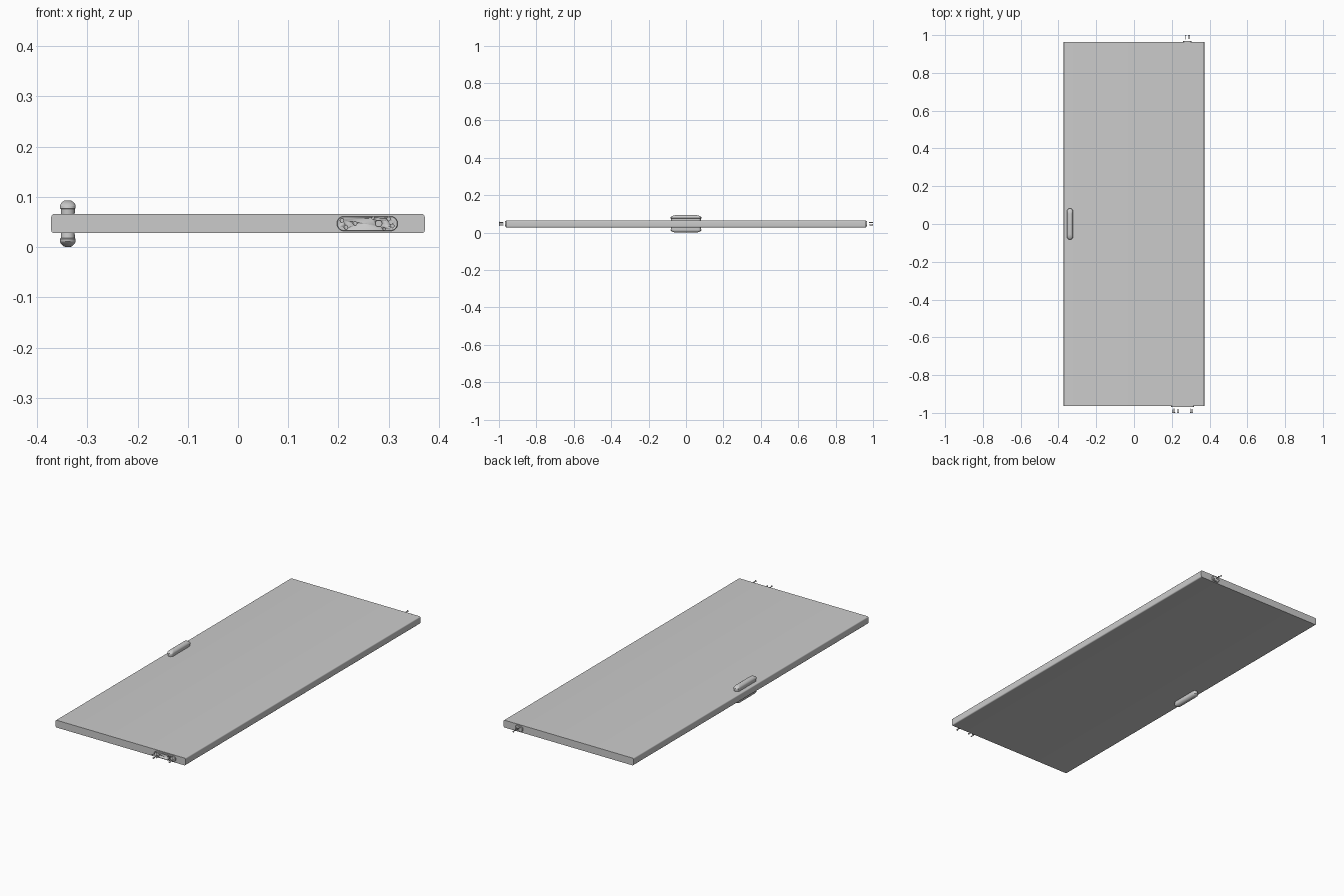
import bpy, bmesh, math
from mathutils import Matrix, Vector

if "Cube" in bpy.data.objects:
    bpy.data.objects.remove(bpy.data.objects["Cube"])

ZC = 0.0468          # mid-plane of the door
HALF_T = 0.019       # half door thickness
END = 0.9625         # door end along y


def finish(name, bm, smooth=True):
    bmesh.ops.remove_doubles(bm, verts=bm.verts, dist=1e-6)
    bmesh.ops.recalc_face_normals(bm, faces=bm.faces)
    me = bpy.data.meshes.new(name)
    bm.to_mesh(me)
    bm.free()
    if smooth:
        me.polygons.foreach_set("use_smooth", [True] * len(me.polygons))
        me.set_sharp_from_angle(angle=math.radians(30))
    ob = bpy.data.objects.new(name, me)
    bpy.context.scene.collection.objects.link(ob)
    return ob


def rounded(hu, hv, r, n=8):
    # rounded rectangle outline as (u, v) pairs
    pts = []
    for k, (su, sv) in enumerate([(1, 1), (-1, 1), (-1, -1), (1, -1)]):
        for i in range(n + 1):
            a = math.pi / 2 * (k + i / n)
            pts.append((su * (hu - r) + r * math.cos(a), sv * (hv - r) + r * math.sin(a)))
    return pts


def loft(name, rings):
    # skin equal-length rings of points and cap both ends
    bm = bmesh.new()
    loops = [[bm.verts.new(p) for p in ring] for ring in rings]
    n = len(loops[0])
    for a, b in zip(loops, loops[1:]):
        for i in range(n):
            j = (i + 1) % n
            bm.faces.new((a[i], a[j], b[j], b[i]))
    bm.faces.new(loops[0])
    bm.faces.new(loops[-1])
    return finish(name, bm)


def circle(r, n=24):
    return [(r * math.cos(2 * math.pi * i / n), r * math.sin(2 * math.pi * i / n)) for i in range(n)]


# door panel with rounded long edges
loft("door_panel", [[(u, y, ZC + v) for u, v in rounded(0.372, HALF_T, 0.006, 6)] for y in (-END, END)])

# pull handles on both faces: (height, half length, half width)
SECTIONS = [(-0.002, 0.079, 0.0138), (0.010, 0.080, 0.0140), (0.0115, 0.083, 0.0158),
            (0.0165, 0.082, 0.0158), (0.0205, 0.078, 0.0140), (0.0240, 0.071, 0.0110),
            (0.0265, 0.062, 0.0075), (0.0275, 0.055, 0.0050)]
for name, s in (("handle_top", 1), ("handle_bottom", -1)):
    loft(name, [[(-0.339 + v, u, ZC + s * (HALF_T + h)) for u, v in rounded(hl, hw, hw * 0.98)]
                for h, hl, hw in SECTIONS])


# pivot plates set on the door ends, with drilled holes
def pivot_plate(name, side, x0, x1, hz, holes):
    cx, hx = (x0 + x1) / 2, (x1 - x0) / 2
    plate = loft(name, [[(cx + u, side * y, ZC + v) for u, v in rounded(hx - e, hz - e, (hz - e) * 0.95)]
                        for y, e in ((END - 0.002, 0), (0.968, 0), (0.969, 0.001))])
    for k, (x, z, r) in enumerate(holes):
        cut = loft(f"{name}_hole_cutter_{k}",
                   [[(x + u, side * y, z + v) for u, v in circle(r)] for y in (END + 0.0005, 0.98)])
        cut.hide_render = True
        cut.hide_viewport = True
        mod = plate.modifiers.new("hole", 'BOOLEAN')
        mod.operation = 'DIFFERENCE'
        mod.object = cut


FRONT_SCREWS = [(0.207, 0.053), (0.215, 0.039), (0.233, 0.047), (0.300, 0.056), (0.307, 0.042)]
BACK_SCREWS = [(0.274, 0.054), (0.291, 0.041)]
pivot_plate("bottom_pivot_plate", -1, 0.197, 0.318, 0.0145,
            [(0.280, 0.047, 0.0065), (0.269, 0.058, 0.0025), (0.291, 0.036, 0.0025)]
            + [(x, z, 0.0028) for x, z in FRONT_SCREWS])
pivot_plate("top_pivot_plate", 1, 0.260, 0.304, 0.0145,
            [(x, z, 0.0028) for x, z in BACK_SCREWS])

# countersunk screw, head at y = -1, with a cross recess
PROFILE = [(0.0044, -1.0), (0.0046, -0.9992), (0.0019, -0.9962), (0.0019, -0.981), (0.0004, -0.9765)]
screw = loft("screw", [[(u, y, v) for u, v in circle(r, 16)] for r, y in PROFILE])
L, W = 0.003, 0.0007
CROSS = [(L, -W), (L, W), (W, W), (W, L), (-W, L), (-W, W),
         (-L, W), (-L, -W), (-W, -W), (-W, -L), (W, -L), (W, -W)]
cross = loft("cross_cutter", [[(u, y, v) for u, v in CROSS] for y in (-1.003, -0.9985)])
cross.hide_render = True
mod = screw.modifiers.new("recess", 'BOOLEAN')
mod.operation = 'DIFFERENCE'
mod.object = cross
bpy.context.view_layer.update()
screw_mesh = bpy.data.meshes.new_from_object(screw.evaluated_get(bpy.context.evaluated_depsgraph_get()))
bpy.data.objects.remove(screw)
bpy.data.objects.remove(cross)

# loose screws lined up with both plates
for label, turn, spots in (("bottom_screw", 0, FRONT_SCREWS), ("top_screw", math.pi, BACK_SCREWS)):
    for i, (x, z) in enumerate(spots):
        ob = bpy.data.objects.new(f"{label}_{i + 1}", screw_mesh)
        ob.matrix_world = Matrix.Translation(Vector((x, 0, z))) @ Matrix.Rotation(turn, 4, 'Z')
        bpy.context.scene.collection.objects.link(ob)
